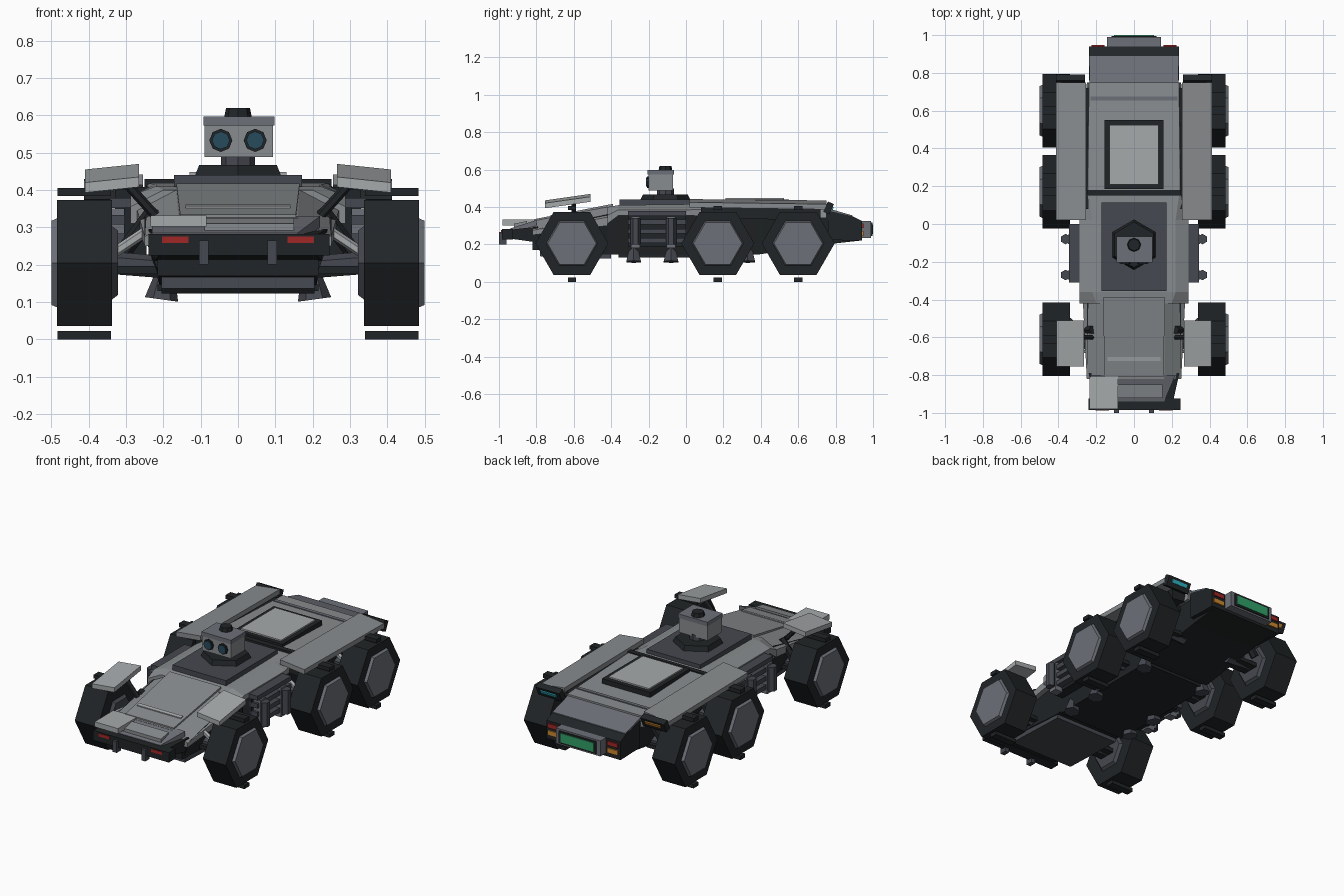
import bpy, bmesh, math
from mathutils import Matrix, Vector, Euler

if "Cube" in bpy.data.objects:
    bpy.data.objects.remove(bpy.data.objects["Cube"])


def mat(name, r, g, b):
    m = bpy.data.materials.new(name)
    m.diffuse_color = (r, g, b, 1)
    m.use_nodes = True
    m.node_tree.nodes["Principled BSDF"].inputs["Base Color"].default_value = m.diffuse_color
    return m


DARK = mat("dark", .015, .018, .02)
SLATE = mat("slate", .06, .065, .08)
STEEL = mat("steel", .15, .16, .185)
GREY = mat("grey", .25, .265, .275)
LIGHT = mat("light_grey", .38, .40, .41)
RED = mat("red", .35, .02, .02)
ORANGE = mat("orange", .6, .25, .03)
GREEN = mat("green", .03, .35, .14)
CYAN = mat("cyan", .03, .5, .6)
BLUE = mat("lens_blue", .02, .07, .11)


def finish(name, bm, m):
    bmesh.ops.recalc_face_normals(bm, faces=bm.faces)
    me = bpy.data.meshes.new(name)
    bm.to_mesh(me)
    bm.free()
    me.materials.append(m)
    ob = bpy.data.objects.new(name, me)
    bpy.context.collection.objects.link(ob)
    return ob


def box(name, lo, hi, m, rot=(0, 0, 0)):
    bm = bmesh.new()
    bmesh.ops.create_cube(bm, size=1)
    lo, hi = Vector(lo), Vector(hi)
    r = Euler([math.radians(a) for a in rot]).to_matrix().to_4x4()
    bm.transform(Matrix.Translation((lo + hi) / 2) @ r @ Matrix.Diagonal((*(hi - lo), 1)))
    return finish(name, bm, m)


def rod(name, a, b, r, m, sides=6, r2=None):
    a, b = Vector(a), Vector(b)
    bm = bmesh.new()
    bmesh.ops.create_cone(bm, cap_ends=True, segments=sides, radius1=r,
                          radius2=r if r2 is None else r2, depth=(b - a).length)
    q = (b - a).to_track_quat('Z', 'Y').to_matrix().to_4x4()
    bm.transform(Matrix.Translation((a + b) / 2) @ q)
    return finish(name, bm, m)


def skin(name, rings, m):
    # joins equal rings of points into a closed solid
    bm = bmesh.new()
    rings = [[bm.verts.new(p) for p in ring] for ring in rings]
    for p, q in zip(rings, rings[1:]):
        for i in range(len(p)):
            bm.faces.new((p[i - 1], p[i], q[i], q[i - 1]))
    bm.faces.new(rings[0])
    bm.faces.new(rings[-1])
    return finish(name, bm, m)


def loft(name, sections, m):
    # each section: y, then right-hand half profile (x, z) from bottom to top
    return skin(name, [[(x, y, z) for x, z in h] + [(-x, y, z) for x, z in reversed(h)]
                       for y, h in sections], m)


def slab(name, corners, thick, m):
    # four-cornered plate with vertical thickness below its top face
    return skin(name, [corners, [(x, y, z - thick) for x, y, z in corners]], m)


# belly and armoured upper hull
loft("lower_hull", [
    (-.80, [(.21, .17), (.25, .28)]),
    (-.42, [(.21, .145), (.25, .36)]),
    (.38, [(.21, .145), (.25, .36)]),
    (.75, [(.21, .20), (.235, .37)]),
    (.93, [(.21, .22), (.235, .32)])], DARK)
loft("nose_frame", [
    (-.97, [(.20, .235), (.20, .275)]),
    (-.79, [(.225, .21), (.24, .295)])], DARK)
loft("front_hood", [
    (-.82, [(.25, .25), (.25, .275), (.16, .325)]),
    (-.42, [(.27, .30), (.27, .345), (.165, .40)])], GREY)
slab("hood_panel", [(-.155, -.81, .335), (.155, -.81, .335), (.165, -.39, .417), (-.165, -.39, .417)], .02, GREY)
slab("hood_strip", [(-.14, -.725, .357), (.14, -.725, .357), (.14, -.705, .361), (-.14, -.705, .361)], .01, LIGHT)
loft("middle_roof", [
    (-.42, [(.288, .31), (.288, .355), (.20, .40)]),
    (-.36, [(.288, .355), (.288, .385), (.22, .41)]),
    (.02, [(.288, .355), (.288, .385), (.22, .415)]),
    (.16, [(.26, .345), (.26, .39), (.24, .418)])], GREY)
loft("rear_deck", [
    (.16, [(.26, .34), (.245, .425)]),
    (.75, [(.25, .34), (.238, .405)])], GREY)
box("deck_seam", (-.25, .15, .40), (.25, .18, .43), DARK)
box("deck_strip", (-.23, .655, .40), (.23, .675, .413), STEEL)
slab("tail_slope", [(-.235, .74, .398), (.235, .74, .398), (.235, .89, .355), (-.235, .89, .355)], .02, STEEL)
loft("tail_block", [
    (.76, [(.237, .225), (.237, .38)]),
    (.89, [(.237, .22), (.237, .35)]),
    (.94, [(.237, .22), (.237, .325)])], DARK)

# roof hatch
box("hatch_frame", (-.155, .185, .41), (.155, .55, .44), DARK)
box("hatch_panel", (-.13, .21, .42), (.155 - .025, .525, .448), LIGHT)

# sensor turret
box("turret_plate", (-.172, -.355, .39), (.172, .115, .44), SLATE)
rod("turret_ring", (0, -.11, .435), (0, -.11, .467), .135, DARK, 6, .12)
rod("turret_neck", (0, -.11, .46), (0, -.11, .50), .046, SLATE, 8)
box("sensor_head", (-.09, -.20, .488), (.094, -.07, .575), GREY)
box("head_cap", (-.092, -.205, .573), (.098, -.065, .597), STEEL)
rod("head_knob", (0, -.11, .595), (0, -.11, .62), .037, DARK, 8, .032)

# nose and bumper
box("front_bumper", (-.24, -.985, .225), (.245, -.925, .282), DARK)
box("lower_bumper", (-.215, -.82, .17), (.215, -.74, .225), DARK)
slab("nose_plate", [(-.23, -.94, .285), (.16, -.94, .285), (.22, -.80, .33), (-.23, -.80, .33)], .03, STEEL)
box("nose_box", (-.235, -.98, .302), (-.085, -.81, .332), LIGHT)
slab("nose_step", [(-.09, -.92, .31), (.15, -.92, .31), (.15, -.85, .325), (-.09, -.85, .325)], .03, GREY)
box("chin_plate", (-.205, -.78, .13), (.205, -.40, .16), SLATE, (-2, 0, 0))
box("belly_plate", (-.215, -.36, .13), (.215, .35, .147), DARK)

# tail plate and screen
box("tail_frame", (-.143, .93, .235), (.143, .99, .325), STEEL)
box("tail_bezel", (-.12, .98, .245), (.12, .996, .316), DARK)
box("tail_screen", (-.105, .99, .255), (.105, 1.0, .307), GREEN)

# ends of the two long side panels differ in lamp colour
for s, glow in ((1, CYAN), (-1, ORANGE)):
    side = "right" if s > 0 else "left"
    x0, x1 = sorted((s * .26, s * .412))
    box("panel_end_" + side, (x0, .745, .365), (x1, .78, .425), DARK, (-25, 0, 0))
    g0, g1 = sorted((s * .285, s * .385))
    box("panel_lamp_" + side, (g0, .764, .385), (g1, .787, .405), glow, (-25, 0, 0))

    # long side panel, its support and the front mudguard
    slab("side_panel_" + side, [(s * .255, .02, .442), (s * .412, .02, .425),
                                (s * .412, .75, .415), (s * .255, .75, .435)], .028, GREY)
    slab("panel_support_" + side, [(s * .24, .08, .41), (s * .33, .08, .40),
                                   (s * .33, .72, .39), (s * .24, .72, .40)], .06, DARK)
    slab("mudguard_" + side, [(s * .265, -.755, .435), (s * .41, -.755, .42),
                              (s * .41, -.51, .455), (s * .265, -.51, .47)], .027, LIGHT)
    rod("mudguard_strut_" + side, (s * .22, -.60, .33), (s * .31, -.60, .43), .013, DARK)

    # lamps, tow bars and sensor lenses
    r0, r1 = sorted((s * .132, s * .203))
    box("front_lamp_" + side, (r0, -.988, .258), (r1, -.96, .276), RED)
    box("tow_bar_" + side, (s * .092 - .013, -1.0, .20), (s * .092 + .013, -.96, .265), SLATE)
    t0, t1 = sorted((s * .155, s * .225))
    box("tail_lamp_red_" + side, (t0, .93, .288), (t1, .948, .312), RED)
    box("tail_lamp_orange_" + side, (t0, .93, .245), (t1, .948, .272), ORANGE)
    rod("lens_rim_" + side, (s * .046, -.19, .533), (s * .046, -.208, .533), .031, DARK, 8)
    rod("lens_" + side, (s * .046, -.20, .533), (s * .046, -.213, .533), .024, BLUE, 8)

    # equipment rack between the wheels
    box("rack_back_" + side, (s * .275 - .03, -.31, .19), (s * .275 + .03, .0, .355), DARK)
    for z in (.22, .27, .32, .365):
        box("rack_rail_" + side, (s * .315 - .028, -.31, z - .013), (s * .315 + .028, .0, z + .013), SLATE)
    for y in (-.27, -.08):
        box("rack_post_" + side, (s * .325 - .025, y - .025, .18), (s * .325 + .025, y + .025, .35), STEEL)
        rod("rack_canister_" + side, (s * .362, y, .20), (s * .362, y, .34), .028, SLATE)
    for y in (-.28, -.08, .33):
        rod("belly_foot_" + side, (s * .205, y, .107), (s * .195, y, .18), .045, SLATE, 6, .025)

    # six-sided wheels with hubs, lugs, axle and suspension
    for i, y in enumerate((-.61, .17, .60)):
        n = f"{side}_{i + 1}"
        z = .205
        for part, xa, xb, ra, rb, m in (("tyre_", .338, .485, .195, .195, DARK),
                                        ("hub_", .48, .5, .14, .13, STEEL),
                                        ("inner_hub_", .322, .345, .10, .12, SLATE)):
            skin(part + n, [[(s * x, y + r * math.cos(k * math.pi / 3), z + r * math.sin(k * math.pi / 3))
                             for k in range(6)] for x, r in ((xa, ra), (xb, rb))], m)
        for zl in (.012, .396):
            box("lug_" + n, (s * .412 - .072, y - .022, zl - .012), (s * .412 + .072, y + .022, zl + .01), DARK)
        rod("axle_" + n, (s * .15, y, .19), (s * .34, y, z), .03, SLATE)
        box("lower_arm_" + n, (s * .27 - .07, y - .05, .175), (s * .27 + .07, y + .05, .197), DARK)
        rod("strut_" + n, (s * .23, y - .06, .30), (s * .335, y - .06, .23), .014, LIGHT)
        rod("spring_" + n, (s * .31, y + .05, .23), (s * .22, y + .05, .35), .022, DARK)
